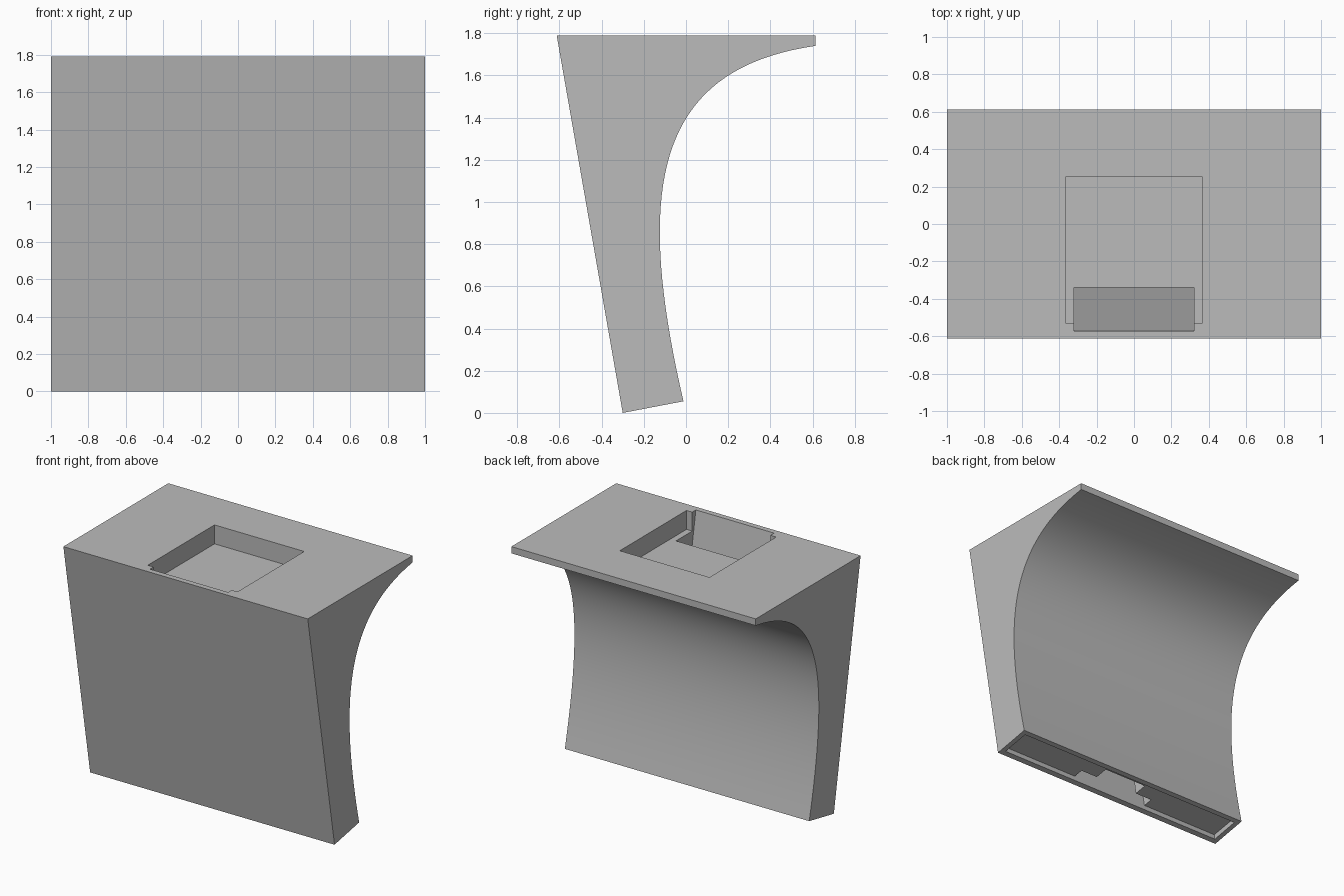
import bpy
import bmesh
import math
from mathutils import Vector
from mathutils.geometry import interpolate_bezier

cube = bpy.data.objects.get("Cube")
if cube:
    bpy.data.objects.remove(cube, do_unlink=True)

TOP = 1.79
FRONT_FOOT = Vector((-0.30, 0.0))
FRONT_TOP = Vector((-0.613, TOP))
UP = (FRONT_TOP - FRONT_FOOT).normalized()   # along the leaning front
BACK = Vector((UP.y, -UP.x))                 # square to the front, inwards

grey = bpy.data.materials.new("plain_grey")
grey.use_nodes = True
colour = (0.5, 0.5, 0.5, 1.0)
grey.diffuse_color = colour
grey.node_tree.nodes["Principled BSDF"].inputs["Base Color"].default_value = colour


def prism(name, profile, half_width):
    """Extrude a (y, z) profile across x."""
    bm = bmesh.new()
    face = bm.faces.new([bm.verts.new((-half_width, p[0], p[1])) for p in profile])
    side = bmesh.ops.extrude_face_region(bm, geom=[face])
    moved = [v for v in side["geom"] if isinstance(v, bmesh.types.BMVert)]
    bmesh.ops.translate(bm, verts=moved, vec=(2 * half_width, 0, 0))
    bmesh.ops.recalc_face_normals(bm, faces=bm.faces)
    mesh = bpy.data.meshes.new(name)
    bm.to_mesh(mesh)
    bm.free()
    mesh.materials.append(grey)
    obj = bpy.data.objects.new(name, mesh)
    bpy.context.collection.objects.link(obj)
    return obj


def leaning(u0, u1, v0, v1):
    """Rectangle parallel to the front: u is depth, v is height."""
    return [FRONT_FOOT + BACK * u + UP * v
            for u, v in ((u0, v0), (u1, v0), (u1, v1), (u0, v1))]


# Main stand: straight leaning front, curved back under the overhanging top
lip, heel = Vector((0.613, 1.74)), Vector((-0.012, 0.055))
back_curve = interpolate_bezier(lip, Vector((-0.14, 1.63)),
                                Vector((-0.25, 1.08)), heel, 40)
profile = [FRONT_FOOT, FRONT_TOP, (lip.x, TOP)] + [p.to_2d() for p in back_curve]
stand = prism("stand_body", profile, 1.0)

# Hollows: top tray, leaning slot, narrower passage and recess underneath
floor = TOP - 0.14
hollows = [
    prism("tray_cutter", [(-0.53, floor), (0.25, floor), (0.25, 1.95), (-0.53, 1.95)], 0.367),
    prism("slot_cutter", leaning(0.04, 0.245, 0.3, 2.0), 0.32),
    prism("slot_front_cutter", leaning(0.04, 0.115, 0.02, 0.4), 0.32),
    prism("passage_cutter", leaning(0.04, 0.215, 0.02, 0.4), 0.18),
    prism("base_recess_cutter", leaning(0.04, 0.257, -0.1, 0.04), 0.963),
]

bpy.context.view_layer.objects.active = stand
for cutter in hollows:
    cut = stand.modifiers.new(cutter.name, "BOOLEAN")
    cut.operation = "DIFFERENCE"
    cut.solver = "EXACT"
    cut.object = cutter
    bpy.ops.object.modifier_apply(modifier=cut.name)
    bpy.data.objects.remove(cutter, do_unlink=True)

# Smooth back, crisp edges
bpy.ops.object.select_all(action="DESELECT")
stand.select_set(True)
bpy.ops.object.shade_smooth_by_angle(angle=math.radians(30))
